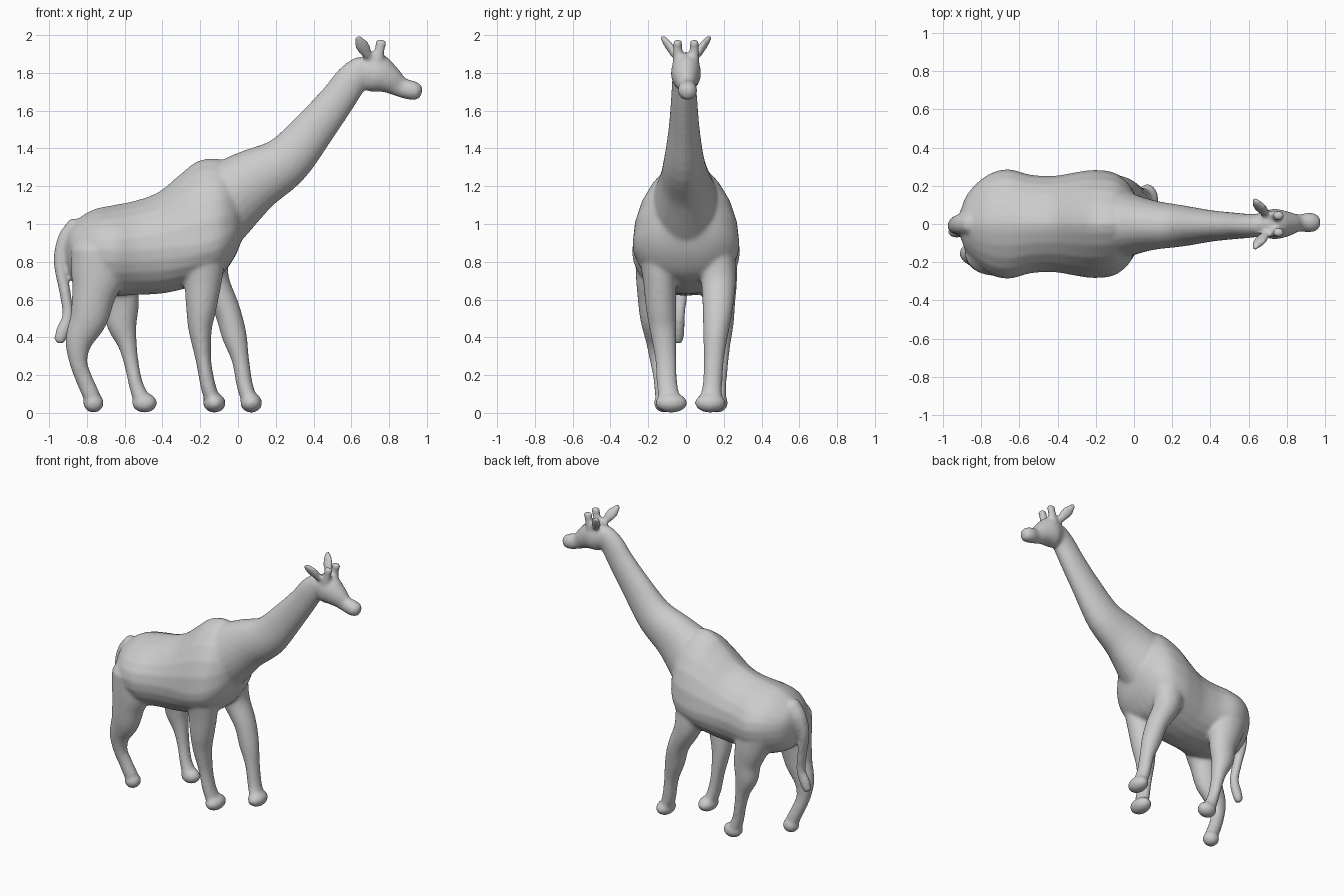
import bpy, bmesh
from math import sin, cos, pi
from mathutils import Vector, Matrix

SEG = 24
bm = bmesh.new()


def spline(stations, steps=4):
    """Catmull-Rom interpolation through stations of any dimension."""
    s = [Vector(p) for p in stations]
    s = [s[0] * 2 - s[1]] + s + [s[-1] * 2 - s[-2]]
    out = []
    for a, b, c, d in zip(s, s[1:], s[2:], s[3:]):
        for i in range(steps):
            t = i / steps
            out.append(0.5 * (2 * b + (c - a) * t + (2 * a - 5 * b + 4 * c - d) * t * t
                              + (3 * b - a - 3 * c + d) * t ** 3))
    return out + [s[-2]]


def skin(rings):
    """Skin a list of rings into a closed surface."""
    loops = [[bm.verts.new(p) for p in r] for r in rings]
    faces = [bm.faces.new(loops[0]), bm.faces.new(loops[-1])]
    for a, b in zip(loops, loops[1:]):
        for i in range(SEG):
            j = (i + 1) % SEG
            faces.append(bm.faces.new((a[i], a[j], b[j], b[i])))
    bmesh.ops.recalc_face_normals(bm, faces=faces)


def tube(*stations):
    """Round-ended tube; station = x, y, z, half depth in side view, half width in y."""
    pts = spline(stations)
    pos = [p.to_3d() if len(p) == 3 else Vector(p[:3]) for p in pts]
    rings = []

    def ring(c, tan, h, w):
        n = Vector((-tan.z, 0, tan.x)).normalized()
        rings.append([c + n * (h * sin(2 * pi * k / SEG)) + Vector((0, w * cos(2 * pi * k / SEG), 0))
                      for k in range(SEG)])

    last = len(pts) - 1
    t0 = (pos[1] - pos[0]).normalized()
    t1 = (pos[-1] - pos[-2]).normalized()
    for off, f in ((0.6, 0.3), (0.45, 0.7)):
        ring(pos[0] - t0 * pts[0][3] * off, t0, pts[0][3] * f, pts[0][4] * f)
    for i, p in enumerate(pts):
        ring(pos[i], pos[min(i + 1, last)] - pos[max(i - 1, 0)], p[3], p[4])
    for off, f in ((0.45, 0.7), (0.6, 0.3)):
        ring(pos[-1] + t1 * pts[-1][3] * off, t1, pts[-1][3] * f, pts[-1][4] * f)
    skin(rings)


def torso(*stations):
    """Egg-shaped upright sections; station = x, top, bottom, widest height, half width."""
    rings = []
    for x, top, bot, mid, w in spline(stations):
        ring = []
        for k in range(SEG):
            c, s = cos(2 * pi * k / SEG), sin(2 * pi * k / SEG)
            power = 1.35 if s > 0 else 0.9
            y = w * abs(c) ** power * (1 if c > 0 else -1)
            ring.append(Vector((x, y, mid + s * ((top - mid) if s > 0 else (mid - bot)))))
        rings.append(ring)
    skin(rings)


def foot(x, y, rx, ry):
    m = Matrix.Translation((x, y, 0.053)) @ Matrix.Diagonal((rx, ry, 0.052, 1))
    bmesh.ops.create_uvsphere(bm, u_segments=20, v_segments=12, radius=1, matrix=m)


# Torso, rump to chest
torso((-.915, .95, .80, .88, .05), (-.87, 1.01, .69, .87, .16), (-.77, 1.075, .64, .87, .255),
      (-.66, 1.10, .62, .86, .287), (-.54, 1.125, .625, .86, .258), (-.42, 1.17, .63, .87, .252),
      (-.31, 1.26, .65, .88, .27), (-.21, 1.335, .68, .89, .283), (-.10, 1.345, .72, .92, .268),
      (-.02, 1.29, .82, .96, .20), (.03, 1.20, .94, 1.02, .10))

# Neck
tube((-.10, 0, 1.10, .22, .19), (.075, -.005, 1.225, .172, .135), (.25, -.01, 1.33, .137, .108),
     (.395, -.01, 1.495, .113, .083), (.52, -.01, 1.65, .095, .07), (.60, -.01, 1.76, .088, .063),
     (.67, -.005, 1.82, .08, .06))

# Head and muzzle
tube((.665, 0, 1.81, .085, .06), (.73, 0, 1.80, .105, .08), (.80, 0, 1.765, .077, .066),
     (.86, .005, 1.725, .054, .045), (.91, .008, 1.71, .052, .052), (.945, .008, 1.702, .048, .048))

# Ears and horns, mirrored
for s in (1, -1):
    tube((.695, .05 * s, 1.88, .022, .022), (.66, .088 * s, 1.94, .038, .024),
         (.633, .12 * s, 1.985, .02, .018))
    tube((.735, .042 * s, 1.86, .034, .03), (.752, .044 * s, 1.93, .026, .024),
         (.757, .044 * s, 1.96, .031, .026))

# Near front leg
tube((-.18, -.155, .86, .12, .10), (-.185, -.14, .70, .10, .088), (-.195, -.132, .55, .08, .08),
     (-.20, -.122, .44, .062, .07), (-.183, -.107, .28, .041, .056), (-.16, -.10, .15, .04, .055),
     (-.135, -.085, .07, .042, .06))
foot(-.125, -.078, .06, .085)

# Far front leg
tube((-.17, .16, .86, .12, .10), (-.135, .172, .70, .09, .092), (-.06, .168, .55, .07, .08),
     (-.02, .157, .41, .066, .066), (.013, .148, .28, .046, .053), (.035, .14, .15, .043, .052),
     (.06, .13, .07, .043, .06))
foot(.07, .128, .058, .082)

# Near back leg
tube((-.735, -.15, .86, .15, .12), (-.745, -.16, .72, .14, .105), (-.765, -.165, .62, .115, .092),
     (-.79, -.165, .50, .10, .078), (-.842, -.155, .38, .073, .058), (-.845, -.145, .27, .048, .045),
     (-.815, -.13, .18, .045, .042), (-.775, -.12, .09, .046, .045))
foot(-.765, -.115, .055, .055)

# Far back leg
tube((-.69, .15, .86, .15, .12), (-.65, .17, .70, .12, .10), (-.62, .178, .58, .095, .082),
     (-.615, .182, .47, .08, .07), (-.585, .182, .36, .05, .053), (-.562, .178, .25, .038, .045),
     (-.54, .17, .15, .038, .044), (-.51, .165, .07, .045, .05))
foot(-.495, .165, .067, .057)

# Tail with tuft
tube((-.86, 0, 1.0, .04, .05), (-.915, 0, .92, .04, .05), (-.943, -.01, .80, .033, .04),
     (-.918, -.025, .65, .03, .036), (-.90, -.035, .52, .03, .03), (-.925, -.04, .44, .036, .032),
     (-.945, -.042, .385, .03, .028))

# Fuse all parts into one smooth skin
mesh = bpy.data.meshes.new("giraffe_body")
bm.to_mesh(mesh)
bm.free()
body = bpy.data.objects.new("giraffe_body", mesh)
bpy.context.collection.objects.link(body)
remesh = body.modifiers.new("fuse", 'REMESH')
remesh.mode = 'VOXEL'
remesh.voxel_size = 0.012
remesh.use_smooth_shade = True
soften = body.modifiers.new("soften", 'SMOOTH')
soften.factor = 0.5
soften.iterations = 5
